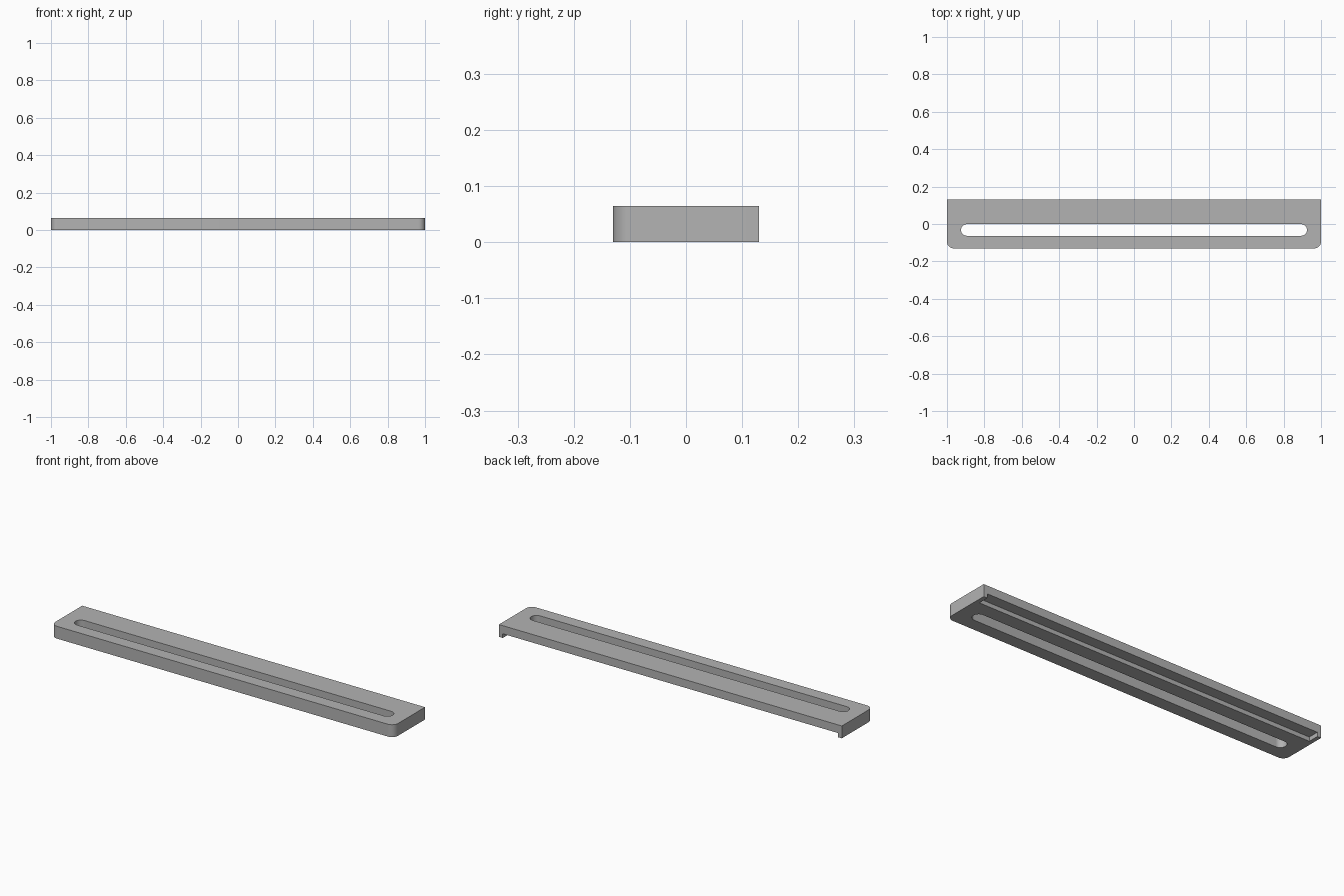
import bpy, bmesh
from math import cos, sin, radians

old = bpy.data.objects.get("Cube")
if old:
    bpy.data.objects.remove(old, do_unlink=True)

LENGTH, DEPTH, HEIGHT = 2.0, 0.26, 0.065
CORNER = 0.035                      # front corner radius
SLOT_HALF, SLOT_Y, SLOT_R = 0.925, -0.032, 0.031
END_WALL, REBATE_DEPTH, REBATE_RISE = 0.022, 0.057, 0.022

grey = bpy.data.materials.new("plain grey")
grey.use_nodes = True
colour = (0.45, 0.45, 0.45, 1)
grey.diffuse_color = colour
grey.node_tree.nodes["Principled BSDF"].inputs["Base Color"].default_value = colour


def arc(cx, cy, r, start, end, steps):
    """Points along an arc, angles in degrees."""
    angles = [radians(start + (end - start) * i / steps) for i in range(steps + 1)]
    return [(cx + r * cos(a), cy + r * sin(a)) for a in angles]


def prism(name, outline, z0, z1):
    """Extrude a flat outline upward into a solid."""
    bm = bmesh.new()
    base = bm.faces.new([bm.verts.new((x, y, z0)) for x, y in outline])
    top = bmesh.ops.extrude_face_region(bm, geom=[base])["geom"]
    bmesh.ops.translate(bm, vec=(0, 0, z1 - z0),
                        verts=[v for v in top if isinstance(v, bmesh.types.BMVert)])
    bmesh.ops.recalc_face_normals(bm, faces=bm.faces)
    mesh = bpy.data.meshes.new(name)
    bm.to_mesh(mesh)
    bm.free()
    mesh.materials.append(grey)
    obj = bpy.data.objects.new(name, mesh)
    bpy.context.collection.objects.link(obj)
    return obj


# Bar with square back corners and rounded front corners
hx, hy = LENGTH / 2, DEPTH / 2
bar = prism("slotted_bar",
            [(hx, hy), (-hx, hy)]
            + arc(-hx + CORNER, -hy + CORNER, CORNER, 180, 270, 12)
            + arc(hx - CORNER, -hy + CORNER, CORNER, 270, 360, 12),
            0, HEIGHT)

# Long round-ended slot through the bar
cx = SLOT_HALF - SLOT_R
slot = prism("slot_cutter",
             arc(cx, SLOT_Y, SLOT_R, -90, 90, 20)
             + arc(-cx, SLOT_Y, SLOT_R, 90, 270, 20),
             -0.1, HEIGHT + 0.1)

# Rebate under the back edge, closed by a thin wall at each end
rx = hx - END_WALL
rebate = prism("rebate_cutter",
               [(-rx, hy - REBATE_DEPTH), (rx, hy - REBATE_DEPTH),
                (rx, hy + 0.1), (-rx, hy + 0.1)],
               -0.1, REBATE_RISE)

# Cut, then remove the cutters
bpy.ops.object.select_all(action='DESELECT')
bpy.context.view_layer.objects.active = bar
bar.select_set(True)
for cutter in (slot, rebate):
    cutter.hide_render = True
    mod = bar.modifiers.new(cutter.name, 'BOOLEAN')
    mod.operation = 'DIFFERENCE'
    mod.solver = 'EXACT'
    mod.object = cutter
    bpy.ops.object.modifier_apply(modifier=mod.name)
    bpy.data.objects.remove(cutter, do_unlink=True)

bpy.ops.object.shade_smooth_by_angle(angle=radians(30))
